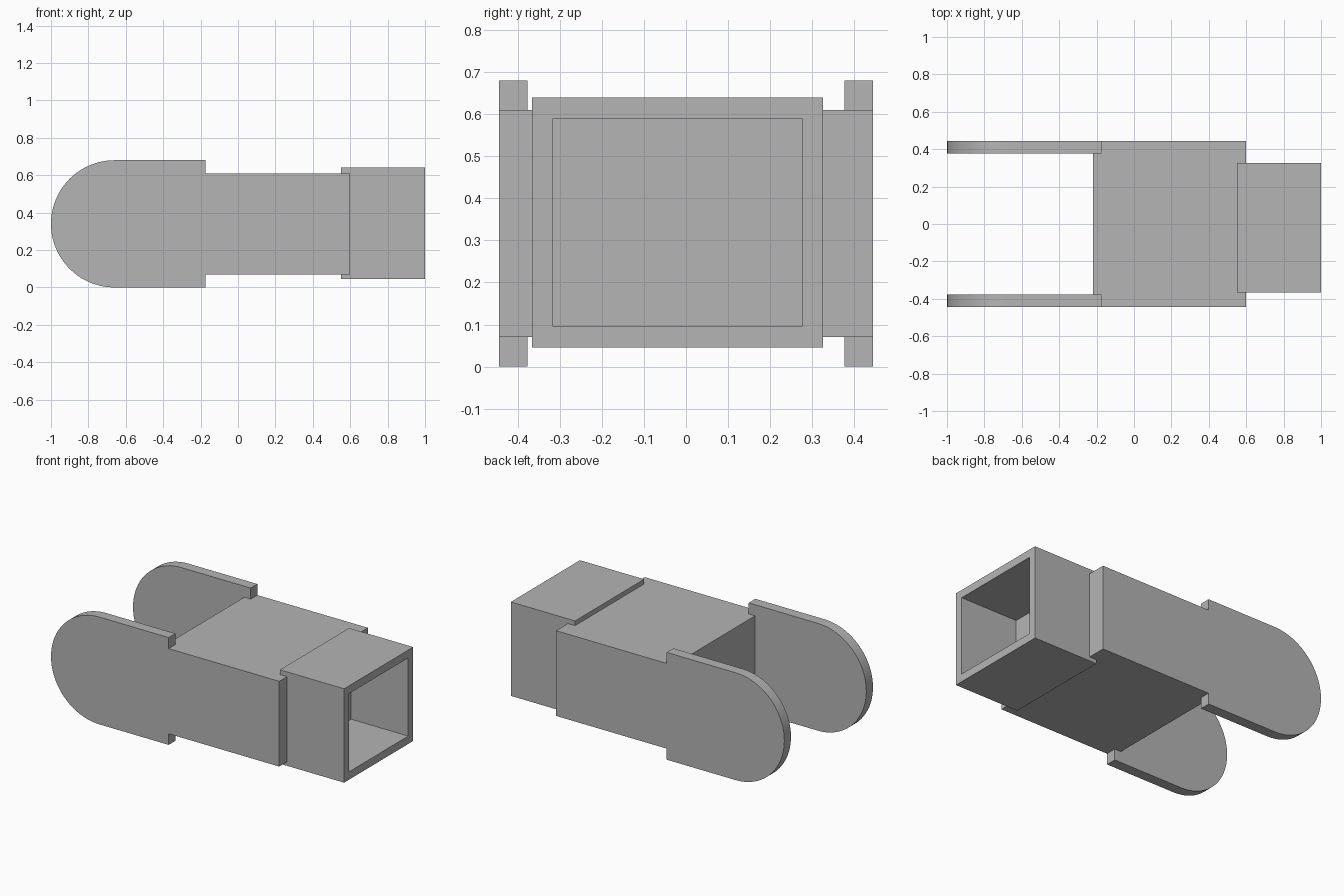
import bpy, bmesh, math
from mathutils import Vector

cube = bpy.data.objects.get("Cube")
if cube:
    bpy.data.objects.remove(cube, do_unlink=True)

grey = bpy.data.materials.new("plain grey")
grey.use_nodes = True
colour = (0.46, 0.46, 0.46, 1)
grey.diffuse_color = colour
grey.node_tree.nodes["Principled BSDF"].inputs["Base Color"].default_value = colour


def finish(name, bm):
    bmesh.ops.recalc_face_normals(bm, faces=bm.faces[:])
    mesh = bpy.data.meshes.new(name)
    bm.to_mesh(mesh)
    bm.free()
    mesh.materials.append(grey)
    obj = bpy.data.objects.new(name, mesh)
    bpy.context.collection.objects.link(obj)
    return obj


def extrude_xz(name, outline, y0, y1):
    bm = bmesh.new()
    face = bm.faces.new([bm.verts.new((x, y0, z)) for x, z in outline])
    ext = bmesh.ops.extrude_face_region(bm, geom=[face])
    moved = [v for v in ext["geom"] if isinstance(v, bmesh.types.BMVert)]
    bmesh.ops.translate(bm, verts=moved, vec=Vector((0, y1 - y0, 0)))
    return finish(name, bm)


def activate(obj):
    bpy.ops.object.select_all(action='DESELECT')
    obj.select_set(True)
    bpy.context.view_layer.objects.active = obj


def merge(target, other):
    mod = target.modifiers.new("merge", 'BOOLEAN')
    mod.operation = 'UNION'
    mod.solver = 'EXACT'
    mod.object = other
    activate(target)
    bpy.ops.object.modifier_apply(modifier=mod.name)
    bpy.data.objects.remove(other, do_unlink=True)


# Fork: a block between two stepped side plates with rounded ends
inner, outer = 0.377, 0.444
low, high, step, end = 0.07, 0.61, -0.175, 0.6
radius = 0.34
arc = [(radius - 1 + radius * math.cos(a), radius + radius * math.sin(a))
       for a in (math.pi * (0.5 + i / 40) for i in range(41))]
plate = arc + [(step, 0), (step, low), (end, low),
               (end, high), (step, high), (step, 2 * radius)]

fork = extrude_xz("fork_body", [(-0.22, low), (end, low), (end, high), (-0.22, high)],
                  -inner, inner)
for side in (-1, 1):
    merge(fork, extrude_xz("side_plate", plate, side * inner, side * outer))
activate(fork)
bpy.ops.object.shade_smooth_by_angle(angle=math.radians(30))

# Socket: square tube with an open mouth, its back seated in the fork
wall = 0.05
y0, y1, z0, z1 = -0.366, 0.326, 0.045, 0.64
bm = bmesh.new()
rings = []
for x in (0.55, 1.0):
    for t in (0, wall):
        rings.append([bm.verts.new((x, y, z)) for y, z in (
            (y0 + t, z0 + t), (y1 - t, z0 + t), (y1 - t, z1 - t), (y0 + t, z1 - t))])
back_out, back_in, front_out, front_in = rings
for a, b in ((back_out, front_out), (front_out, front_in),
             (front_in, back_in), (back_in, back_out)):
    for i in range(4):
        j = (i + 1) % 4
        bm.faces.new((a[i], a[j], b[j], b[i]))
finish("square_socket", bm)
